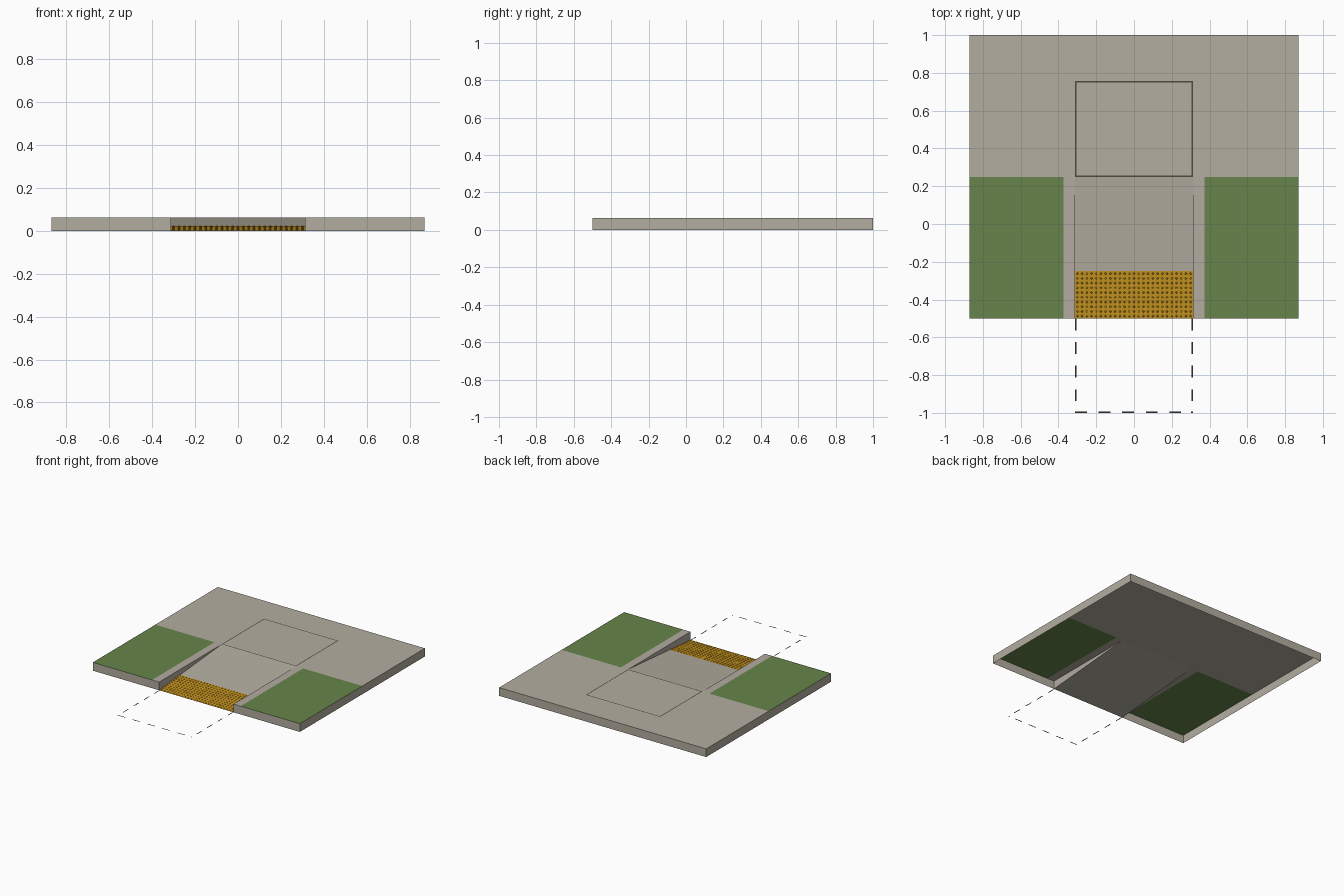
import bpy, bmesh
from mathutils import Matrix

if "Cube" in bpy.data.objects:
    bpy.data.objects.remove(bpy.data.objects["Cube"])

W, CURB, RAMP = 0.87, 0.3725, 0.3125      # half widths: slab, curb outside, ramp
FRONT, MID, BACK, EDGE = -0.5, 0.25, 1.0, -1.0
H = 0.0625                                # curb height
LINE = 0.007                              # drawn line width


def material(name, rgb):
    m = bpy.data.materials.new(name)
    m.diffuse_color = (*rgb, 1.0)
    m.use_nodes = True
    m.node_tree.nodes["Principled BSDF"].inputs["Base Color"].default_value = m.diffuse_color
    return m


CONCRETE = material("concrete", (0.45, 0.42, 0.35))
CURB_MAT = material("curb_concrete", (0.455, 0.41, 0.355))
GRASS = material("grass_green", (0.135, 0.235, 0.07))
YELLOW = material("warning_yellow", (0.57, 0.30, 0.014))
DARK = material("line_dark_grey", (0.075, 0.068, 0.055))


def finish(name, bm, mat):
    me = bpy.data.meshes.new(name)
    bm.to_mesh(me)
    bm.free()
    me.materials.append(mat)
    ob = bpy.data.objects.new(name, me)
    bpy.context.collection.objects.link(ob)
    return ob


def sheet(name, polys, mat):
    bm = bmesh.new()
    for p in polys:
        bm.faces.new([bm.verts.new(v) for v in p])
    bmesh.ops.remove_doubles(bm, verts=bm.verts, dist=1e-5)
    return finish(name, bm, mat)


def rect(x0, x1, y0, y1, z=H):
    return [(x0, y0, z), (x1, y0, z), (x1, y1, z), (x0, y1, z)]


def wall(a, b, z=H):
    """Upright panel from a to b, facing right of the travel direction."""
    return [(*a, 0), (*b, 0), (*b, z), (*a, z)]


def ramp_z(y):
    return H * (y - FRONT) / (MID - FRONT)


def sloped(x0, x1, y0, y1, lift=0.0):
    return [(x, y, ramp_z(y) + lift) for x, y in
            ((x0, y0), (x1, y0), (x1, y1), (x0, y1))]


# Sidewalk landing and the sloping ramp
sheet("sidewalk", [rect(-W, W, MID, BACK)], CONCRETE)
sheet("ramp", [sloped(-RAMP, RAMP, FRONT, MID)], CONCRETE)

# Outer skirt, open underneath
sheet("slab_sides", [
    wall((W, FRONT), (W, BACK)),
    wall((W, BACK), (-W, BACK)),
    wall((-W, BACK), (-W, FRONT)),
    wall((-W, FRONT), (-RAMP, FRONT)),
    wall((RAMP, FRONT), (W, FRONT)),
], CONCRETE)

# Grass, curb tops and the tapering curb faces on both sides
for side, s in (("left", -1), ("right", 1)):
    g, c = sorted((s * CURB, s * W)), sorted((s * RAMP, s * CURB))
    sheet(side + "_grass", [rect(*g, FRONT, MID)], GRASS)
    taper = [(s * RAMP, FRONT, 0), (s * RAMP, FRONT, H), (s * RAMP, MID, H)]
    if s < 0:
        taper.reverse()
    sheet(side + "_curb", [rect(*c, FRONT, MID), taper], CURB_MAT)

# Warning pad with rows of truncated domes
sheet("warning_pad", [sloped(-RAMP, RAMP, FRONT, -0.25, 0.0008)], YELLOW)
bm = bmesh.new()
STEP = 0.025
for i in range(25):
    for j in range(10):
        x, y = -RAMP + STEP * (i + 0.5), FRONT + STEP * (j + 0.5)
        bmesh.ops.create_cone(
            bm, cap_ends=True, segments=10, radius1=0.0055, radius2=0.0035,
            depth=0.003, matrix=Matrix.Translation((x, y, ramp_z(y) + 0.0022)))
finish("warning_domes", bm, YELLOW)

# Landing outline
z = H + 0.0008
sheet("landing_outline", [
    rect(-RAMP, RAMP, MID, MID + LINE, z),
    rect(-RAMP, RAMP, 0.75, 0.75 + LINE, z),
    rect(-RAMP, -RAMP + LINE, MID + LINE, 0.75, z),
    rect(RAMP - LINE, RAMP, MID + LINE, 0.75, z),
], DARK)

# Dashed outline on the road
DASH = 0.0625
dashes = []
for k in range(4):
    y1 = FRONT - 2 * DASH * k
    for x in (-RAMP, RAMP - LINE):
        dashes.append(rect(x, x + LINE, y1 - DASH, y1, 0.0005))
for k in range(6):
    x0 = -RAMP + 2 * DASH * k
    dashes.append(rect(x0, min(x0 + DASH, RAMP), EDGE, EDGE + LINE, 0.0005)
                  if x0 < RAMP - 1e-4 else
                  rect(RAMP - 0.01, RAMP, EDGE, EDGE + LINE, 0.0005))
sheet("road_dashes", dashes, DARK)
